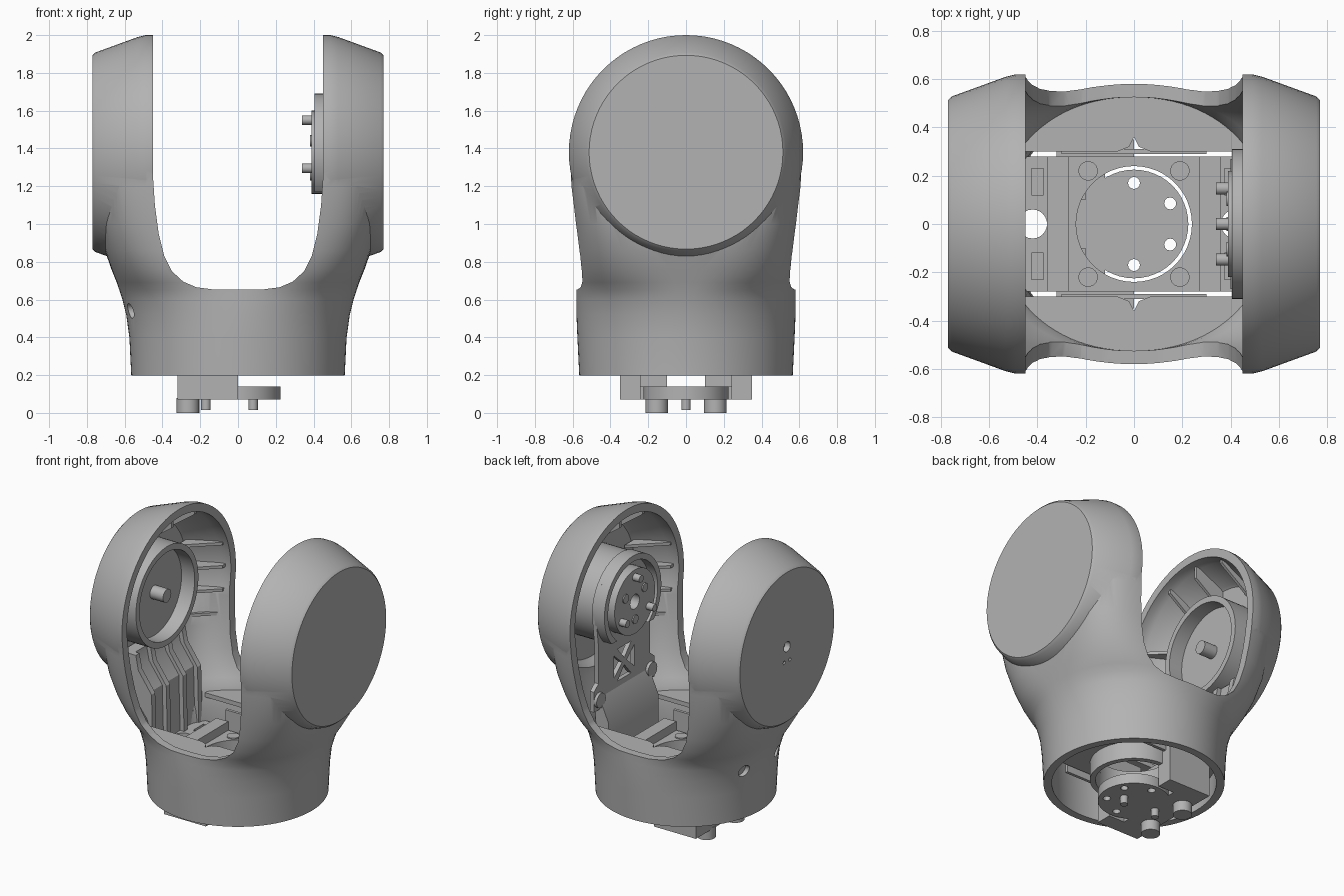
import bpy, bmesh, math
from mathutils import Vector

cube = bpy.data.objects.get("Cube")
if cube:
    bpy.data.objects.remove(cube, do_unlink=True)

grey = bpy.data.materials.new("satin_grey")
grey.use_nodes = True
grey.diffuse_color = (0.45, 0.45, 0.45, 1)
grey.node_tree.nodes["Principled BSDF"].inputs["Base Color"].default_value = (0.45, 0.45, 0.45, 1)
AXLE = 1.38


def place(axis, u, v, w):
    # Profile plane (u, v) plus depth w along the axis
    return Vector({"x": (w, u, v), "y": (u, w, v), "z": (u, v, w)}[axis])


def loft(name, rings, loop=False):
    bm = bmesh.new()
    rows = [[bm.verts.new(p) for p in ring] for ring in rings]
    n = len(rows[0])
    pairs = list(zip(rows, rows[1:])) + ([(rows[-1], rows[0])] if loop else [])
    for a, b in pairs:
        for i in range(n):
            j = (i + 1) % n
            bm.faces.new((a[i], a[j], b[j], b[i]))
    if not loop:
        bm.faces.new(rows[0])
        bm.faces.new(rows[-1])
    bmesh.ops.recalc_face_normals(bm, faces=bm.faces)
    mesh = bpy.data.meshes.new(name)
    bm.to_mesh(mesh)
    bm.free()
    mesh.materials.append(grey)
    obj = bpy.data.objects.new(name, mesh)
    bpy.context.collection.objects.link(obj)
    return obj


def prism(name, pts, axis, lo, hi):
    return loft(name, [[place(axis, u, v, w) for u, v in pts] for w in (lo, hi)])


def box(name, x, y, z):
    return prism(name, [(x[0], y[0]), (x[1], y[0]), (x[1], y[1]), (x[0], y[1])], "z", *z)


def lathe(name, axis, centre, profile, loop=False, n=64):
    angles = [2 * math.pi * i / n for i in range(n)]
    return loft(name, [[place(axis, centre[0] + r * math.cos(a), centre[1] + r * math.sin(a), w)
                        for a in angles] for w, r in profile], loop)


def rod(name, axis, centre, r, lo, hi, n=24):
    return lathe(name, axis, centre, [(lo, r), (hi, r)], n=n)


def combine(obj, tool, op="DIFFERENCE"):
    mod = obj.modifiers.new("shape", "BOOLEAN")
    mod.operation, mod.object, mod.solver = op, tool, "EXACT"
    bpy.context.view_layer.objects.active = obj
    bpy.ops.object.modifier_apply(modifier=mod.name)
    bpy.data.objects.remove(tool, do_unlink=True)


# Column: a circle at the base that grows into a rounded rectangle
SECTIONS = [(0.197, .565, .565, 2), (0.4, .575, .575, 2), (0.52, .592, .58, 2), (0.6, .612, .58, 2.1),
            (0.65, .628, .58, 2.2), (0.69, .642, .58, 2.5), (0.76, .67, .587, 2.9), (0.86, .705, .59, 3.4),
            (1.0, .735, .60, 4), (1.2, .755, .62, 4.5), (AXLE, .755, .63, 4.5)]


def column(name, inset, base):
    rings = []
    for i, (z, a, b, n) in enumerate(SECTIONS):
        ring = []
        for k in range(96):
            t = 2 * math.pi * k / 96
            c, s = math.cos(t), math.sin(t)
            ring.append(Vector(((a - inset) * math.copysign(abs(c) ** (2 / n), c),
                                (b - inset) * math.copysign(abs(s) ** (2 / n), s),
                                base if i == 0 else z)))
        rings.append(ring)
    return loft(name, rings)


def arm_drum(name, side, inset):
    prof = [(.33, .62), (.49, .62), (.53, .61), (.755, .528), (.77, .513)]
    return lathe(name, "x", (0, AXLE),
                 [(side * (x if x < .7 else x - inset), r - inset) for x, r in prof], n=80)


def body(name, inset, base):
    solid = column(name, inset, base)
    for side in (-1, 1):
        combine(solid, arm_drum("drum", side, inset), "UNION")
    return solid


# Hollow fork shell with a U-shaped opening
shell = body("fork_shell", 0, SECTIONS[0][0])
combine(shell, body("hollow", .055, 0.1))
half = [(.12, .652), (.22, .665), (.29, .695), (.35, .75), (.39, .83), (.42, .95),
        (.44, 1.1), (.45, 1.25), (.45, 2.2)]
combine(shell, prism("opening", half + [(-x, z) for x, z in reversed(half)], "y", -1, 1))

# Screw holes in the shell and the pierced cap
for y in (-.18, .18):
    combine(shell, rod("screw_hole", "x", (y, .54), .04, -.8, -.4))
combine(shell, rod("cap_hole", "x", (0, AXLE), .035, -.9, -.6))
for y in (-.03, .03):
    combine(shell, rod("pin_hole", "x", (y, AXLE - .1), .012, -.9, -.6, 12))

# Envelope that trims inner parts to the shell
envelope = body("envelope", .03, 0.2)


def fit(obj):
    tool = envelope.copy()
    bpy.context.collection.objects.link(tool)
    combine(obj, tool, "INTERSECT")


# Fins on the inner walls of both arms
for sx in (-1, 1):
    for sy in (-1, 1):
        for z in (.9, 1.06, 1.22, 1.38, 1.54):
            fit(prism("wall_fin", [(sx * .49, sy * .65), (sx * .49, sy * .53), (sx * .70, sy * .33),
                                   (sx * .70, sy * .65)], "z", z, z + .02))
    for y in (-.25, 0, .25):
        fit(prism("top_fin", [(sx * .50, 1.95), (sx * .50, 1.86), (sx * .72, 1.7), (sx * .72, 1.95)],
                  "y", y - .01, y + .01))

# Idler ring and pin in the right arm
lathe("idler_ring", "x", (0, AXLE), [(-.73, .34), (-.54, .34), (-.54, .30), (-.73, .30)], True)
rod("idler_plate", "x", (0, AXLE), .32, -.73, -.64, 48)
rod("idler_pin", "x", (0, AXLE), .045, -.66, -.54)

# Bent cable guide below the idler, with raised channel walls
guide = [(-.70, 1.06), (-.62, 1.06), (-.60, .96), (-.50, .82), (-.49, .44), (-.56, .44), (-.64, .7), (-.70, .9)]
fit(prism("cable_guide", guide, "y", -.27, .27))
for y in (-.25, -.09, .09, .25):
    fit(prism("guide_rail", [(x + .03, z) for x, z in guide], "y", y - .02, y + .02))

# Drive plate in the left arm: arched top, shoulders and triangular cut-outs
arch = [(.31 * math.cos(math.pi * i / 24), AXLE + .31 * math.sin(math.pi * i / 24)) for i in range(25)]
plate = prism("drive_plate", arch + [(-.28, 1.15), (-.28, .9), (-.33, .86), (-.33, .72),
                                     (.33, .72), (.33, .86), (.28, .9), (.28, 1.15)], "x", .47, .5)
for c, s in ((1, 0), (0, 1), (-1, 0), (0, -1)):
    tri = [(.025, 0), (.11, .075), (.11, -.075)]
    combine(plate, prism("cutout", [(u * c - v * s, .95 + u * s + v * c) for u, v in tri], "x", .4, .6))
prism("drive_foot", [(.47, .8), (.5, .8), (.5, .42), (.40, .42), (.40, .64)], "y", -.27, .27)
for y in (-.28, .28):
    rod("foot_lug", "x", (y, .79), .05, .45, .5)

# Drive housing, arched ring, horn disc and pins
rod("drive_housing", "x", (0, AXLE), .30, .49, .72, 48)
ring = lathe("drive_ring", "x", (0, AXLE), [(.48, .31), (.405, .31), (.405, .27), (.48, .27)], True)
combine(ring, box("ring_gap", (.3, .6), (-.5, .5), (.9, 1.17)))
horn = rod("horn_disc", "x", (0, AXLE), .22, .39, .48, 48)
combine(horn, rod("horn_bore", "x", (0, AXLE), .05, .3, .45))
for i in range(3):
    a = math.pi / 2 + 2 * math.pi * i / 3
    rod("horn_pin", "x", (.17 * math.cos(a), AXLE + .17 * math.sin(a)), .025, .34, .40, 16)
    rod("horn_screw", "x", (-.12 * math.cos(a), AXLE - .12 * math.sin(a)), .03, .382, .40, 16)

# Shelves on either side of the base pocket, each with a pointed notch
for sy in (-1, 1):
    fit(prism("base_shelf", [(x, sy * y) for x, y in ((-.46, .3), (-.07, .3), (-.02, .32), (0, .36), (.02, .32),
                                                      (.07, .3), (.46, .3), (.46, .6), (-.46, .6))],
              "z", .59, .62))
    box("pocket_wall", (-.3, .3), sorted((sy * .29, sy * .31)), (.3, .55))

# Base actuator carrier with a round bore, collar and side bars
carrier = box("base_carrier", (-.36, .36), (-.28, .28), (.34, .42))
combine(carrier, rod("bore", "z", (0, 0), .24, .2, .6, 48))
lathe("bore_collar", "z", (0, 0), [(.22, .24), (.22, .275), (.36, .275), (.36, .24)], True)
for sx in (-1, 1):
    box("carrier_bar", sorted((sx * .27, sx * .36)), (-.28, .28), (.40, .48))
    # Mount flange with a centre hole and two recesses
    flange = box("mount_flange", sorted((sx * .355, sx * .53)), (-.28, .28), (.36, .44))
    combine(flange, rod("cable_hole", "z", (sx * .42, 0), .06, .2, .6))
    for sy in (-1, 1):
        combine(flange, box("recess", sorted((sx * .375, sx * .425)), sorted((sy * .12, sy * .23)), (.39, .6)))
        rod("carrier_screw", "z", (sx * .19, sy * .22), .04, .41, .428)
    fit(flange)

# Base horn: perforated disc, posts and locating pins
disc = rod("base_disc", "z", (0, 0), .225, .07, .14, 48)
for x, y in ((0, .17), (.15, .085), (.15, -.085), (0, -.17)):
    combine(disc, rod("disc_hole", "z", (x, y), .025, 0, .3, 12))
box("yoke_plate", (-.32, -.12), (-.34, .34), (.07, .14))
for sy in (-1, 1):
    prism("yoke_post", [(-.32, sy * .1), (-.2, sy * .1), (-.2, sy * .24), (0, sy * .24),
                        (0, sy * .35), (-.32, sy * .35)], "z", .07, .36)
    rod("locating_foot", "z", (-.265, sy * .155), .06, 0, .08)
for x in (-.17, .08):
    rod("locating_pin", "z", (x, 0), .025, .015, .08, 16)
bpy.data.objects.remove(envelope, do_unlink=True)

# Smooth the curved faces and keep the edges crisp
bpy.ops.object.select_all(action="DESELECT")
for obj in bpy.context.scene.objects:
    if obj.type == "MESH":
        obj.select_set(True)
        bpy.context.view_layer.objects.active = obj
bpy.ops.object.shade_smooth_by_angle(angle=math.radians(30))
